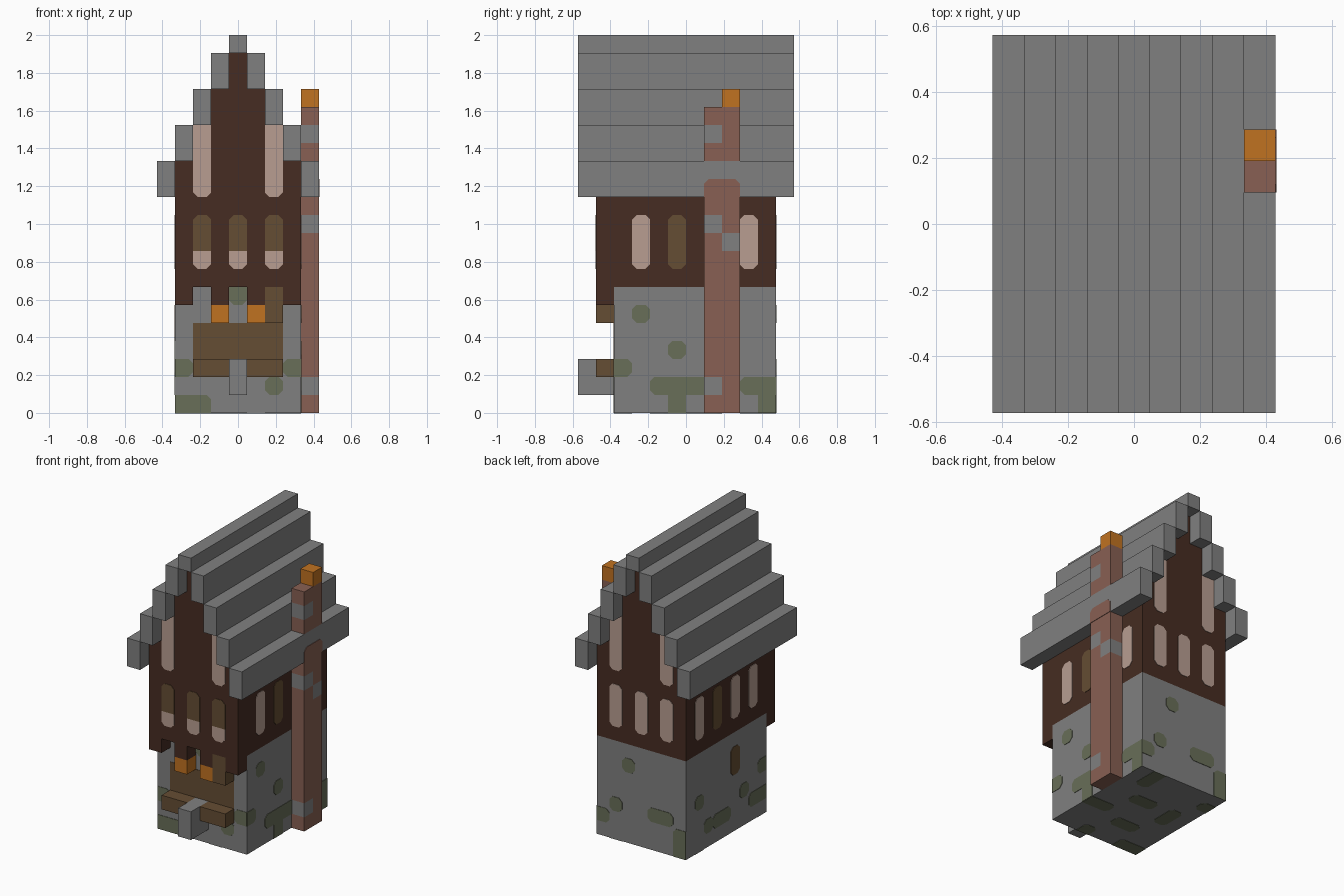
import bpy, bmesh
from mathutils import Vector

U = 2 / 21  # one block
if "Cube" in bpy.data.objects:
    bpy.data.objects.remove(bpy.data.objects["Cube"])


def material(name, srgb):
    lin = [((c / 255 + 0.055) / 1.055) ** 2.4 for c in srgb]
    m = bpy.data.materials.new(name)
    m.use_nodes = True
    m.diffuse_color = (*lin, 1)
    m.node_tree.nodes["Principled BSDF"].inputs["Base Color"].default_value = (*lin, 1)
    return m


STONE = material("grey stone", (128, 128, 128))
MOSS = material("moss", (104, 110, 88))
DARK = material("dark timber", (70, 44, 34))
WOOD = material("brown wood", (101, 77, 51))
PALE = material("pale pane", (184, 158, 145))
BRICK = material("brick", (136, 96, 83))
ORANGE = material("orange glow", (192, 114, 33))


def finish(name, bm, mat):
    bmesh.ops.recalc_face_normals(bm, faces=bm.faces)
    mesh = bpy.data.meshes.new(name)
    bm.to_mesh(mesh)
    bm.free()
    mesh.materials.append(mat)
    obj = bpy.data.objects.new(name, mesh)
    bpy.context.collection.objects.link(obj)
    return obj


def box(name, x, y, z, mat):
    """Box from block ranges along each axis."""
    bm = bmesh.new()
    bmesh.ops.create_cube(bm, size=1)
    for v in bm.verts:
        v.co = [U * (r[0] if c < 0 else r[1]) for c, r in zip(v.co, (x, y, z))]
    return finish(name, bm, mat)


def prism(bm, points, depth):
    face = bm.faces.new([bm.verts.new(p) for p in points])
    new = bmesh.ops.extrude_face_region(bm, geom=[face])["geom"]
    bmesh.ops.translate(bm, vec=depth, verts=[g for g in new if isinstance(g, bmesh.types.BMVert)])


def plates(name, axis, plane, limits, rects, mat):
    """Thin painted plates on a wall; corners are clipped except at the wall's own edges."""
    bm = bmesh.new()
    ua, va = [i for i in range(3) if i != axis]
    c = 0.25
    for u0, u1, v0, v1 in rects:
        pts = []
        for u, v, su, sv, u_first in ((u0, v0, 1, 1, False), (u1, v0, -1, 1, True),
                                      (u1, v1, -1, -1, False), (u0, v1, 1, -1, True)):
            if u in limits[:2] or v in limits[2:]:
                pts.append((u, v))
            else:
                cut = [(u, v + sv * c), (u + su * c, v)]
                pts += cut[::-1] if u_first else cut
        pos = []
        for u, v in pts:
            p = Vector()
            p[axis], p[ua], p[va] = plane * U, u * U, v * U
            pos.append(p)
        depth = Vector()
        depth[axis] = 0.003 if plane > 0 else -0.003
        prism(bm, pos, depth)
    return finish(name, bm, mat)


# Stone ground floor
box("stone_base", (-3.5, 3.5), (-4, 5), (0, 7), STONE)

# Timber upper floor with stepped gables
half = [(3.5, 7)]
for i in range(4):
    half += [(3.5 - i, 14 + 2 * i), (2.5 - i, 14 + 2 * i)]
half = half[:-1]
outline = half + [(-x, z) for x, z in reversed(half)]
bm = bmesh.new()
prism(bm, [(x * U, -5 * U, z * U) for x, z in outline], Vector((0, 10 * U, 0)))
finish("timber_upper_floor", bm, DARK)

# Stepped roof
for i in range(4):
    for side, s in (("left", 1), ("right", -1)):
        xs = sorted((s * (4.5 - i), s * (3.5 - i)))
        box(f"roof_step_{i + 1}_{side}", xs, (-6, 6), (12 + 2 * i, 14 + 2 * i), STONE)
box("roof_ridge", (-0.5, 0.5), (-6, 6), (20, 21), STONE)

# Beam ends and lanterns below the front overhang
for side, s in (("left", 1), ("right", -1)):
    for part, a, b, z, mat in (("corner_beam", 2.5, 3.5, (6, 7), DARK),
                               ("lantern_beam", 0.5, 1.5, (6, 7), DARK),
                               ("lantern", 0.5, 1.5, (5, 6), ORANGE)):
        box(f"{part}_{side}", sorted((s * a, s * b)), (-5, -4), z, mat)
box("hanging_post", (1.5, 2.5), (-5, -4), (5, 7), WOOD)

# Counter and its stone support
box("counter_left", (0.5, 2.5), (-5, -4), (2, 3), WOOD)
box("counter_right", (-2.5, -0.5), (-5, -4), (2, 3), WOOD)
box("counter_support", (-0.5, 0.5), (-6, -4), (1, 3), STONE)

# Chimney: two columns, with odd stones among the brick, broken by the eave
columns = {
    "front": ((1, 2), [(0, 1, BRICK), (1, 2, STONE), (2, 10, BRICK), (10, 11, STONE),
                       (11, 12, BRICK), (14, 15, BRICK), (15, 16, STONE), (16, 17, BRICK)]),
    "back": ((2, 3), [(0, 9, BRICK), (9, 10, STONE), (10, 12, BRICK),
                      (14, 17, BRICK), (17, 18, ORANGE)]),
}
for col, (ys, parts) in columns.items():
    for n, (z0, z1, mat) in enumerate(parts):
        box(f"chimney_{col}_{n + 1}", (3.5, 4.5), ys, (z0, z1), mat)
plates("chimney_on_eave", 0, 4.5, (0, 0, 12, 14), [(1, 3, 12, 13)], BRICK)

# Windows on the front and back
UP = (-3.5, 3.5, 7, 16)
for side, plane in (("front", -5), ("back", 5)):
    plates(f"{side}_gable_windows", 1, plane, UP,
           [(x, x + 1, 12, 16) for x in (-2.5, 1.5)], PALE)
plates("front_window_panes", 1, -5, (-3.5, 3.5, 7, 9),
       [(x, x + 1, 8, 9) for x in (-2.5, -0.5, 1.5)], PALE)
plates("front_window_shutters", 1, -5, (-3.5, 3.5, 9, 14),
       [(x, x + 1, 9, 11) for x in (-2.5, -0.5, 1.5)], WOOD)
plates("back_windows", 1, 5, UP, [(x, x + 1, 8, 11) for x in (-2.5, -0.5, 1.5)], PALE)

# Windows on the sides, one of them shuttered
for side, plane, shut in (("left", 3.5, -1), ("right", -3.5, 1)):
    rows = {y: (y, y + 1, 8, 11) for y in (-3, -1, 1, 3)}
    plates(f"{side}_shutter", 0, plane, (-5, 5, 7, 14), [rows.pop(shut)], WOOD)
    plates(f"{side}_windows", 0, plane, (-5, 5, 7, 14), list(rows.values()), PALE)

# Wooden hatch wall and small side door
plates("front_hatch", 1, -4, (-2.5, 2.5, 2, 5), [(-2.5, 2.5, 2, 5)], WOOD)
plates("side_hatch", 0, -3.5, (-4, 5, 0, 7), [(-1, 0, 4, 6)], WOOD)

# Moss on the stone
WALL_X = (-3.5, 3.5, 0, 7)
WALL_Y = (-4, 5, 0, 7)
plates("front_moss", 1, -4, WALL_X, [(-3.5, -1.5, 0, 1), (-3.5, -2.5, 2, 3), (2.5, 3.5, 2, 3),
                                     (1.5, 2.5, 1, 2), (-0.5, 0.5, 6, 7)], MOSS)
plates("left_moss", 0, 3.5, WALL_Y, [(-3, -2, 5, 6), (-1, 0, 3, 4), (-4, -3, 2, 3), (-2, 2, 1, 2),
                                     (-1, 0, 0, 1.5), (3, 5, 1, 2), (4, 5, 0, 2)], MOSS)
plates("back_moss", 1, 5, WALL_X, [(0.5, 1.5, 5, 6), (1.5, 2.5, 2, 3), (2.5, 3.5, 1, 2),
                                   (-2.5, -0.5, 2, 3), (-3.5, -2.5, 0, 2)], MOSS)
plates("right_moss", 0, -3.5, WALL_Y, [(3, 4, 3, 4), (2, 3, 1, 2), (0, 2, 1, 2), (-2, -1, 2, 3),
                                       (-4, -2, 1, 2), (-4, -3, 3, 4)], MOSS)

# Mossy patches beneath, kept level with the ground
under = plates("underside_moss", 2, -0.001, (-3.5, 3.5, -4, 5),
               [(-3.5, -1.5, -4, -3), (-1.5, 0.5, -2, -1), (1.5, 3.5, -1, 0), (-2.5, -1.5, 0, 2),
                (-0.5, 1.5, 1, 2), (1.5, 2.5, 3, 5), (-3.5, -2.5, 3, 4), (0.5, 1.5, -4, -3)], MOSS)
under.location.z = 0.001
